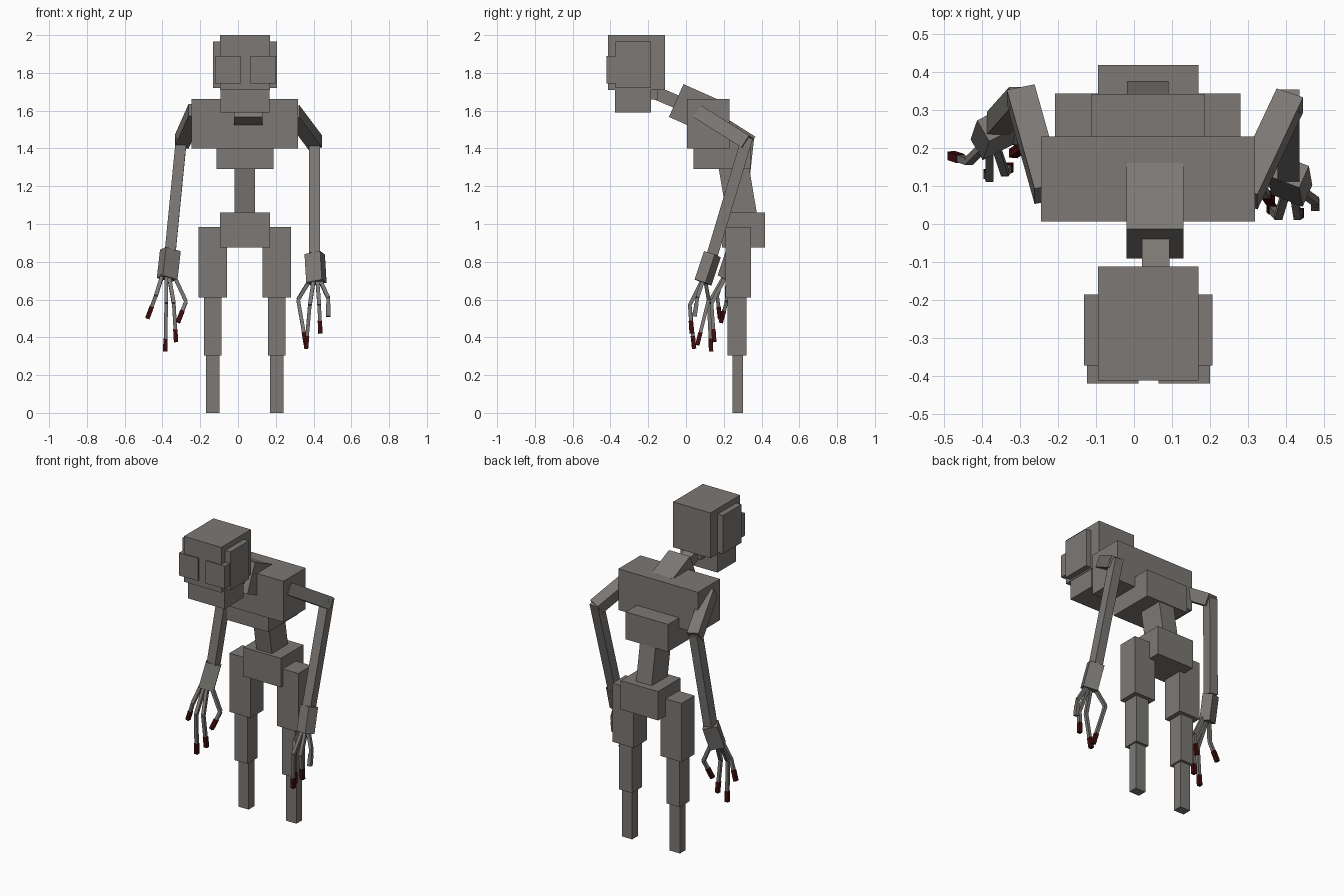
import bpy
import bmesh
from mathutils import Vector, Matrix


def material(name, rgb):
    m = bpy.data.materials.new(name)
    m.diffuse_color = (*rgb, 1)
    return m


GREY = material("warm_grey", (0.2, 0.188, 0.176))
RED = material("dark_red", (0.05, 0.004, 0.004))


def make(name, matrix, size, mat=GREY):
    """Cube of the given size placed by a matrix."""
    bm = bmesh.new()
    bmesh.ops.create_cube(bm, size=1, matrix=matrix @ Matrix.Diagonal((*size, 1)))
    mesh = bpy.data.meshes.new(name)
    bm.to_mesh(mesh)
    bm.free()
    mesh.materials.append(mat)
    ob = bpy.data.objects.new(name, mesh)
    bpy.context.collection.objects.link(ob)


def box(name, x, y, z):
    """Upright box from its x, y and z ranges."""
    c = [(a + b) / 2 for a, b in (x, y, z)]
    make(name, Matrix.Translation(c), [b - a for a, b in (x, y, z)])


def tilted(name, centre, size, degrees):
    """Box turned about the x axis."""
    rot = Matrix.Rotation(degrees * 3.14159265 / 180, 4, 'X')
    make(name, Matrix.Translation(centre) @ rot, size)


def bar(name, a, b, width, depth, mat=GREY, side=(1, 0, 0)):
    """Square bar between two points, its width along the side direction."""
    a, b = Vector(a), Vector(b)
    d = (b - a).normalized()
    v = d.cross(Vector(side)).normalized()
    u = v.cross(d)
    rot = Matrix((u, v, d)).transposed().to_4x4()
    make(name, Matrix.Translation((a + b) / 2) @ rot, (width, depth, (b - a).length), mat)


# Head
box("head", (-0.095, 0.17), (-0.412, -0.112), (1.71, 2.0))
box("jaw", (-0.093, 0.167), (-0.375, -0.185), (1.59, 1.72))
box("jaw_hinge", (0.0, 0.11), (-0.2, -0.15), (1.66, 1.72))
box("left_ear_plate", (-0.132, -0.09), (-0.372, -0.185), (1.72, 1.965))
box("right_ear_plate", (0.165, 0.206), (-0.372, -0.185), (1.72, 1.965))
box("left_eye_plate", (-0.123, 0.012), (-0.42, -0.365), (1.745, 1.89))
box("right_eye_plate", (0.065, 0.2), (-0.42, -0.365), (1.745, 1.89))

# Neck
tilted("upper_neck", (0.057, -0.08, 1.66), (0.073, 0.2, 0.07), -23)
tilted("lower_neck", (0.055, 0.035, 1.615), (0.15, 0.19, 0.19), -24)

# Torso
box("chest", (-0.245, 0.318), (0.006, 0.23), (1.40, 1.663))
box("ribs", (-0.113, 0.187), (0.04, 0.342), (1.29, 1.465))
tilted("spine", (0.036, 0.275, 1.17), (0.11, 0.16, 0.42), 9.5)
box("pelvis", (-0.095, 0.17), (0.19, 0.418), (0.875, 1.06))

# Legs
for label, cx in (("left", -0.133), ("right", 0.205)):
    box(label + "_thigh", (cx - 0.075, cx + 0.075), (0.21, 0.343), (0.61, 0.985))
    box(label + "_shin", (cx - 0.046, cx + 0.046), (0.22, 0.32), (0.305, 0.63))
    box(label + "_foot", (cx - 0.036, cx + 0.036), (0.246, 0.303), (0, 0.33))

# Arms: shoulder, elbow end, forearm top, wrist, hand end
arms = {
    "left": ((-0.225, 0.08, 1.60), (-0.298, 0.34, 1.435), (-0.3, 0.33, 1.45),
             (-0.358, 0.265, 0.86), (-0.375, 0.215, 0.71)),
    "right": ((0.29, 0.07, 1.59), (0.41, 0.325, 1.43), (0.406, 0.325, 1.46),
              (0.406, 0.14, 0.84), (0.415, 0.09, 0.69)),
}
# Fingers: base, knuckle, tip, tip colour
fingers = {
    "left": (((-0.40, 0.20, 0.73), (-0.435, 0.165, 0.62), (-0.48, 0.18, 0.50), RED),
             ((-0.38, 0.20, 0.72), (-0.38, 0.12, 0.58), (-0.385, 0.133, 0.325), RED),
             ((-0.365, 0.21, 0.72), (-0.34, 0.135, 0.58), (-0.328, 0.15, 0.375), RED),
             ((-0.345, 0.22, 0.74), (-0.275, 0.215, 0.59), (-0.318, 0.185, 0.48), RED)),
    "right": (((0.385, 0.10, 0.71), (0.318, 0.12, 0.60), (0.36, 0.06, 0.36), RED),
              ((0.40, 0.085, 0.70), (0.38, 0.02, 0.57), (0.36, 0.043, 0.34), RED),
              ((0.42, 0.085, 0.70), (0.43, 0.02, 0.57), (0.436, 0.03, 0.42), RED),
              ((0.435, 0.09, 0.70), (0.477, 0.06, 0.61), (0.477, 0.045, 0.51), GREY)),
}
for label, (shoulder, elbow, top, wrist, palm) in arms.items():
    bar(label + "_upper_arm", shoulder, elbow, 0.075, 0.075)
    bar(label + "_forearm", top, wrist, 0.058, 0.06)
    skew = (0.85, 0.5, 0) if label == "left" else (0.9, -0.4, 0)
    bar(label + "_hand", wrist, palm, 0.09, 0.065, side=skew)
    for i, (base, knuckle, tip, mat) in enumerate(fingers[label], 1):
        k, t = Vector(knuckle), Vector(tip)
        nail = t + (k - t).normalized() * 0.068
        name = f"{label}_finger_{i}"
        bar(name + "_inner", base, k, 0.02, 0.02)
        bar(name + "_outer", k, nail, 0.019, 0.019)
        bar(name + "_tip", nail, t, 0.023, 0.023, mat)
